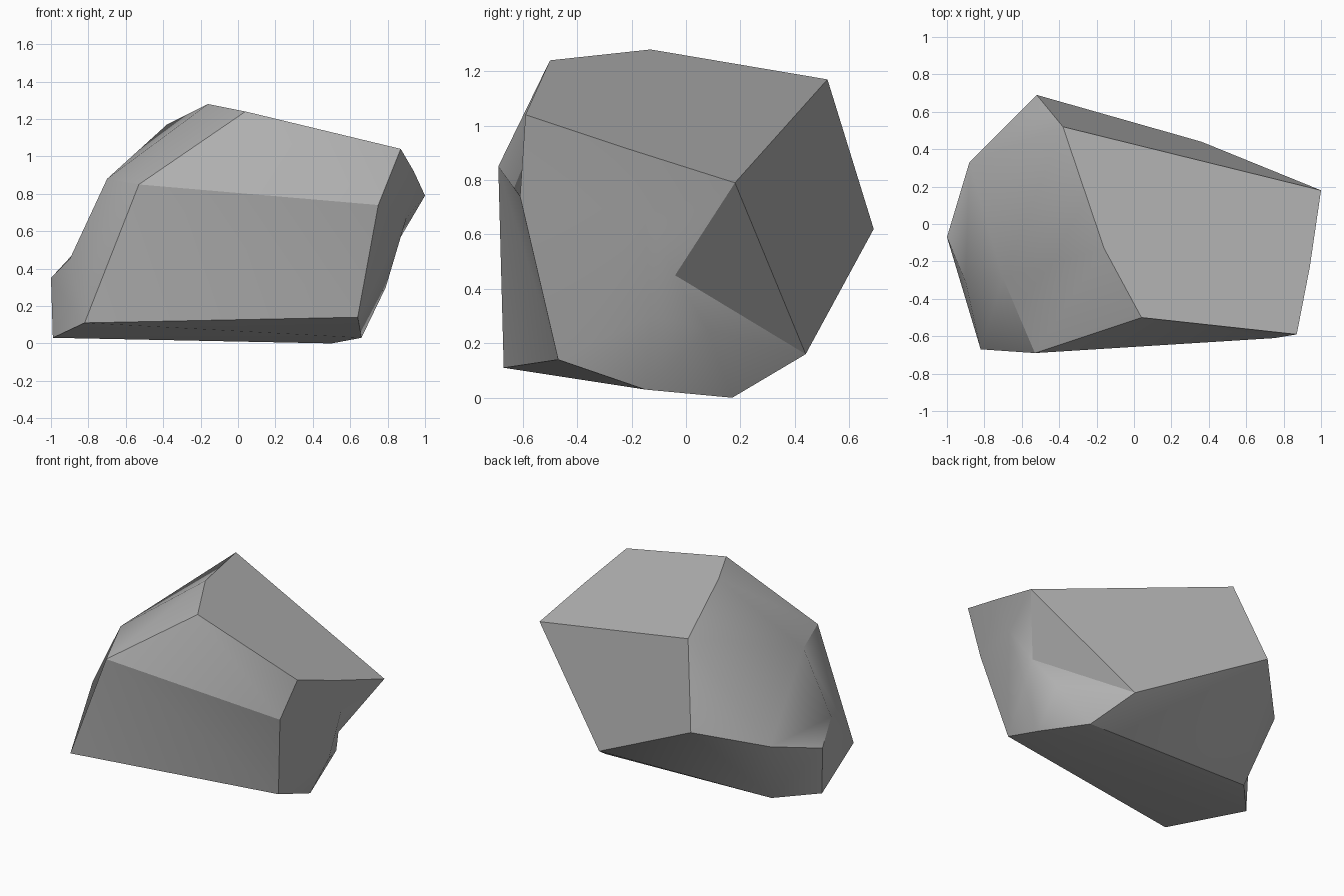
import bpy
import bmesh
import math

cube = bpy.data.objects.get("Cube")
if cube:
    bpy.data.objects.remove(cube, do_unlink=True)


def flat_material(name, colour):
    """One plain colour for viewport and render."""
    material = bpy.data.materials.new(name)
    material.use_nodes = True
    material.diffuse_color = colour
    shader = next(n for n in material.node_tree.nodes if n.type == 'BSDF_PRINCIPLED')
    shader.inputs["Base Color"].default_value = colour
    shader.inputs["Roughness"].default_value = 0.9
    return material


# Named corners of the boulder
corners = {
    # flat top and its rim
    "top_mid": (-.16, -.13, 1.28),
    "top_front": (.04, -.5, 1.24),
    "top_back": (-.38, .52, 1.17),
    "rim_front": (.87, -.59, 1.04),
    "rim_mid": (.94, -.23, .92),
    "rim_back": (1, .18, .79),
    # front slab
    "brow_west": (-.53, -.69, .85),
    "brow_east": (.75, -.61, .74),
    "toe_west": (-.82, -.67, .11),
    "toe_east": (.64, -.47, .14),
    # underside
    "base_east": (.66, -.15, .03),
    "base_low": (.5, .17, 0),
    "base_back": (.36, .44, .16),
    "base_west": (-.99, -.08, .03),
    "base_corner": (-.77, .16, .03),
    # back ridge and rounded west flank
    "back_point": (-.52, .69, .62),
    "flank_back": (-.88, .33, .48),
    "flank_top": (-.7, -.29, .88),
    "flank_mid": (-.9, -.31, .45),
    "flank_low": (-1, -.07, .35),
    # chipped hollow in the east end
    "chip_ridge": (.9, -.15, .67),
    "chip_deep": (.8, -.04, .45),
    "chip_lip": (.79, -.13, .3),
    "chip_fold": (.7, .08, .25),
}

# Broken facets, each listed by the corners around it
facets = [
    # front
    "toe_west toe_east brow_west",
    "toe_east brow_east brow_west",
    "brow_west brow_east top_front",
    "brow_east rim_front top_front",
    # top and back
    "top_front rim_front rim_mid rim_back top_back top_mid",
    "top_back rim_back base_back back_point",
    # east end with the chip
    "brow_east chip_ridge rim_mid rim_front",
    "chip_ridge chip_deep rim_back rim_mid",
    "toe_east chip_lip chip_ridge brow_east",
    "toe_east base_east chip_lip",
    "chip_lip chip_deep chip_ridge",
    "chip_deep base_back rim_back",
    "chip_lip chip_fold chip_deep",
    "chip_fold base_back chip_deep",
    "base_east base_low chip_fold chip_lip",
    "base_low base_back chip_fold",
    # west flank
    "toe_west brow_west flank_top flank_mid",
    "toe_west flank_mid flank_low base_west",
    "brow_west top_front top_mid flank_top",
    "top_mid top_back flank_top",
    "flank_top top_back flank_back",
    "top_back back_point flank_back",
    "flank_mid flank_top flank_back",
    "flank_mid flank_back flank_low",
    "flank_low flank_back base_corner base_west",
    "flank_back back_point base_corner",
    # underside
    "toe_west base_west base_east toe_east",
    "base_west base_corner base_low base_east",
    "base_corner base_back base_low",
    "base_corner back_point base_back",
]

bm = bmesh.new()
points = {name: bm.verts.new(place) for name, place in corners.items()}
for facet in facets:
    bm.faces.new([points[name] for name in facet.split()])
bmesh.ops.recalc_face_normals(bm, faces=bm.faces)

mesh = bpy.data.meshes.new("boulder")
bm.to_mesh(mesh)
bm.free()
mesh.materials.append(flat_material("stone grey", (.46, .46, .46, 1)))

boulder = bpy.data.objects.new("boulder", mesh)
bpy.context.collection.objects.link(boulder)

# Worn areas shade smoothly, broken edges stay crisp
bpy.ops.object.select_all(action='DESELECT')
boulder.select_set(True)
bpy.context.view_layer.objects.active = boulder
bpy.ops.object.shade_smooth_by_angle(angle=math.radians(32))
